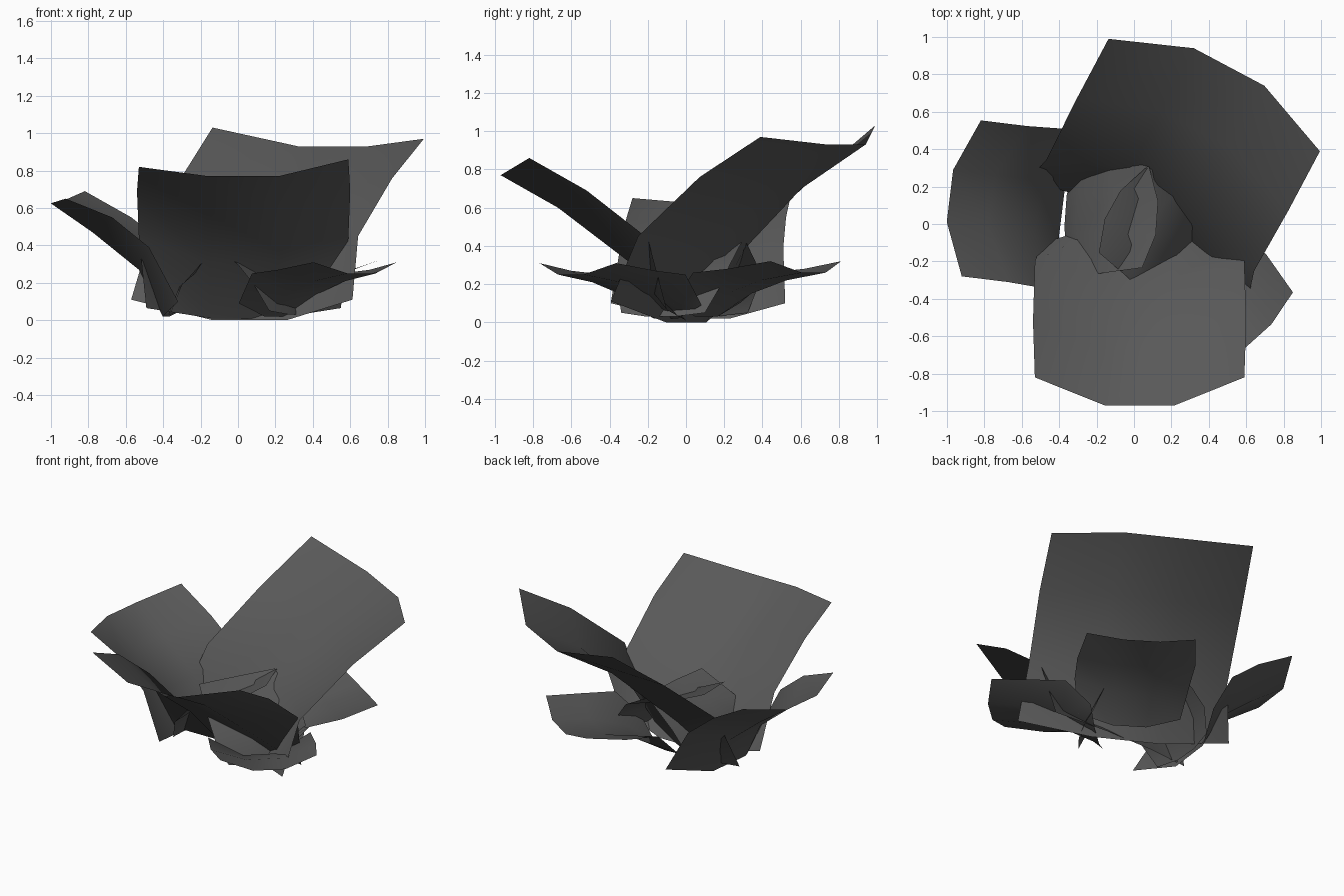
import bpy
from math import radians, sin, cos

cube = bpy.data.objects.get("Cube")
if cube:
    bpy.data.objects.remove(cube)

# One dark grey for the whole plant
grey = bpy.data.materials.new("dark_grey")
grey.use_nodes = True
colour = (0.1, 0.1, 0.1, 1)
grey.diffuse_color = colour
grey.node_tree.nodes["Principled BSDF"].inputs["Base Color"].default_value = colour


def add_leaf(name, angle, offset, rows, tilt=0, columns=4):
    """Curved sheet pointing along angle, shifted sideways by offset.
    Each row: distance, height, half width, edge lift, edge shift.
    Tilt raises one side of the first row and lowers the other."""
    a = radians(angle)
    verts, faces = [], []
    for r, (distance, height, half, lift, shift) in enumerate(rows):
        for c in range(columns):
            u = 2 * c / (columns - 1) - 1
            bend = (u * u * 9 - 1) / 8
            d = distance + shift * bend
            side = offset + half * u
            twist = tilt * u * bend if r == 0 else 0
            verts.append((d * cos(a) - side * sin(a),
                          d * sin(a) + side * cos(a),
                          height + lift * bend + twist))
    for r in range(len(rows) - 1):
        for c in range(columns - 1):
            i = r * columns + c
            faces.append((i, i + columns, i + columns + 1, i + 1))
    mesh = bpy.data.meshes.new(name)
    mesh.from_pydata(verts, [], faces)
    mesh.materials.append(grey)
    mesh.shade_smooth()
    leaf = bpy.data.objects.new(name, mesh)
    bpy.context.collection.objects.link(leaf)


# Large outer leaves, listed from tip to base
add_leaf("front_leaf", -90, 0.03, [
    (0.97, 0.77, 0.56, 0.07, -0.15),
    (0.67, 0.60, 0.57, 0.09, -0.15),
    (0.29, 0.31, 0.56, 0.13, -0.09),
    (0.00, 0.01, 0.52, 0.055, 0.10)], tilt=0.02)
add_leaf("back_leaf", 62, -0.055, [
    (0.98, 0.93, 0.64, 0.07, -0.17),
    (0.60, 0.70, 0.64, 0.06, -0.15),
    (0.26, 0.38, 0.63, 0.07, -0.18),
    (0.03, 0.00, 0.67, 0.11, -0.09)], tilt=0.03)
add_leaf("right_side_leaf", 173, -0.03, [
    (0.995, 0.625, 0.42, 0.045, -0.115),
    (0.77, 0.47, 0.42, 0.08, -0.14),
    (0.52, 0.27, 0.43, 0.12, -0.09),
    (0.39, 0.02, 0.46, 0.08, -0.12)], tilt=-0.02)

# Low leaves that spread close to the ground
low_rows = [
    (0.89, 0.25, 0.30, 0.06, -0.05),
    (0.64, 0.21, 0.33, 0.06, -0.05),
    (0.42, 0.14, 0.32, 0.11, -0.05),
    (0.22, 0.02, 0.28, 0.07, 0.00)]
add_leaf("low_front_leaf", -48, 0.087, low_rows)
add_leaf("low_back_leaf", 57, -0.05,
         [(d - 0.06, z + 0.01, w + 0.04, lift, shift)
          for d, z, w, lift, shift in low_rows])

# Two centre leaves that curl inward and cross each other
bud_rows = [
    (-0.12, 0.41, 0.27, 0.03, 0.06),
    (0.11, 0.35, 0.32, -0.05, 0.07),
    (0.31, 0.18, 0.32, 0.01, -0.03),
    (0.37, 0.03, 0.26, 0.02, -0.03)]
add_leaf("bud_right_leaf", 176, -0.04, bud_rows)
add_leaf("bud_left_leaf", -29, 0.035,
         [(d - 0.03, z, w - 0.01, lift, shift)
          for d, z, w, lift, shift in bud_rows])
